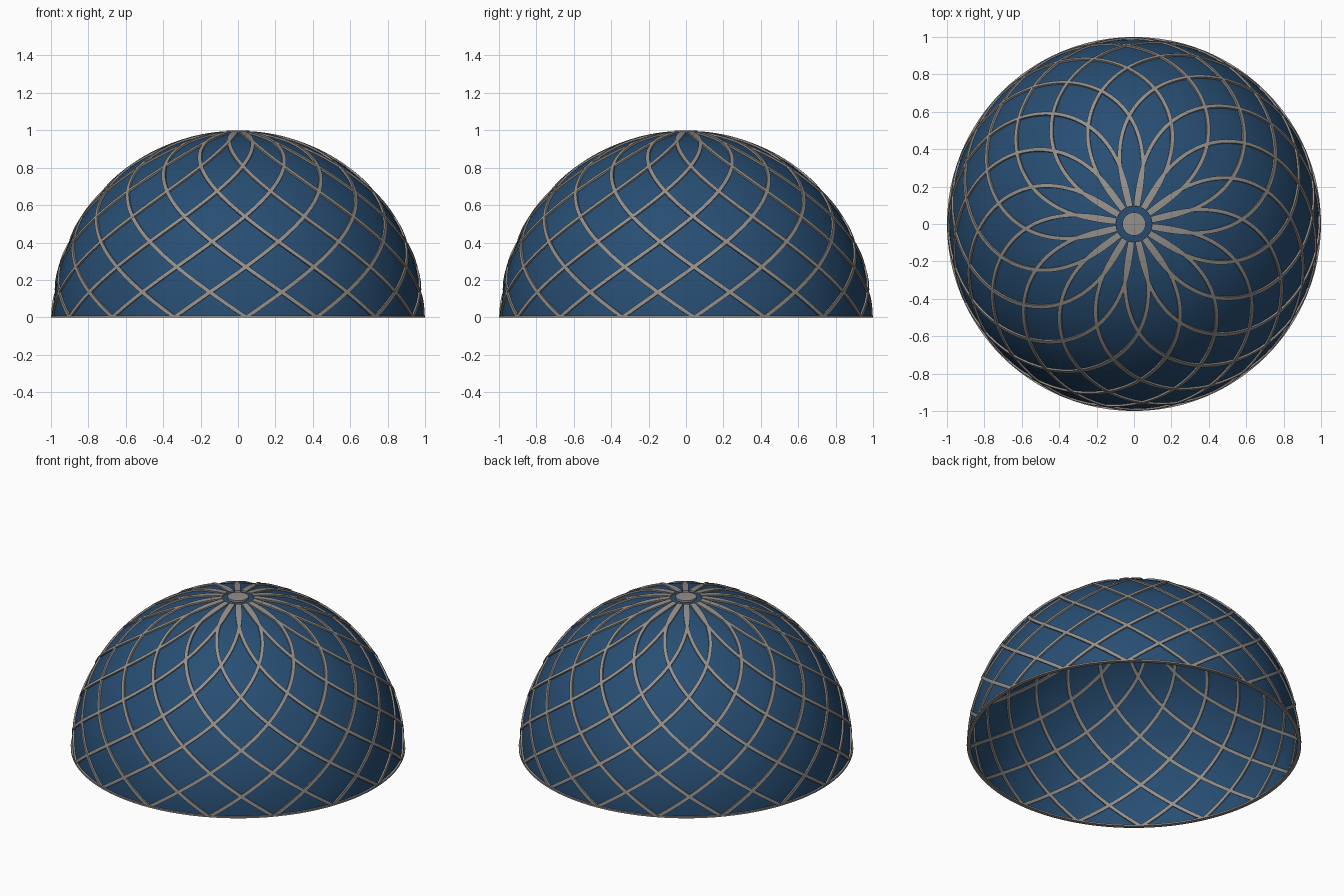
import bpy, bmesh, math
from mathutils import Vector

if "Cube" in bpy.data.objects:
    bpy.data.objects.remove(bpy.data.objects["Cube"])

R = 0.988            # shell radius
RIBS = 16            # ribs in each winding direction
TWIST = math.radians(83.0)   # turn of one rib from base to apex
PHASE = math.radians(-87.5)  # azimuth of one base node


def material(name, rgb):
    m = bpy.data.materials.new(name)
    m.diffuse_color = (*rgb, 1)
    m.use_nodes = True
    m.node_tree.nodes["Principled BSDF"].inputs["Base Color"].default_value = m.diffuse_color
    return m


blue = material("deep blue", (0.021, 0.075, 0.17))
grey = material("warm grey", (0.29, 0.275, 0.26))


def make(name, bm, mat, smooth=False):
    bmesh.ops.recalc_face_normals(bm, faces=bm.faces[:])
    me = bpy.data.meshes.new(name)
    bm.to_mesh(me)
    bm.free()
    me.materials.append(mat)
    for p in me.polygons:
        p.use_smooth = smooth
    ob = bpy.data.objects.new(name, me)
    bpy.context.collection.objects.link(ob)
    return ob


def lathe(name, profile, mat, closed=False, smooth=False, segs=96):
    """Spin an (r, z) profile about the z axis."""
    bm = bmesh.new()
    vs = [bm.verts.new((r, 0, z)) for r, z in profile]
    n = len(vs)
    edges = [bm.edges.new((vs[i], vs[(i + 1) % n])) for i in range(n if closed else n - 1)]
    bmesh.ops.spin(bm, geom=vs + edges, cent=(0, 0, 0), axis=(0, 0, 1),
                   angle=math.tau, steps=segs, use_duplicate=False)
    bmesh.ops.remove_doubles(bm, verts=bm.verts[:], dist=1e-5)
    return make(name, bm, mat, smooth)


# Dome shell: open hemisphere
arc = [(R * math.sin(i * math.pi / 80), R * math.cos(i * math.pi / 80)) for i in range(41)]
lathe("dome_shell", arc, blue, smooth=True)

# Base ring
lathe("base_ring", [(0.976, 0), (1, 0), (1, 0.01), (0.976, 0.01)], grey, closed=True)

# Crown disc at the apex
lathe("crown_disc", [(0, 0.978), (0.062, 0.978), (0.062, 0.998), (0, 1.0)], grey, segs=48)


def rib_point(base, sign, th):
    z = math.cos(th)
    a = base + sign * TWIST * z
    return Vector((math.sin(th) * math.cos(a), math.sin(th) * math.sin(a), z))


# Spiral ribs: azimuth turns evenly with height, wound both ways
def ribs(name, sign, half=0.0105, depth=0.0095, steps=56):
    bm = bmesh.new()
    t0, t1 = math.asin(0.095 / R), math.pi / 2
    for k in range(RIBS):
        base = PHASE + k * math.tau / RIBS
        prev = None
        for i in range(steps + 1):
            th = t0 + (t1 - t0) * i / steps
            n = rib_point(base, sign, th)
            tan = rib_point(base, sign, th + 0.001) - rib_point(base, sign, th - 0.001)
            side = n.cross(tan).normalized() * half
            ring = []
            for d, s in ((-depth, -1), (depth, -1), (depth, 1), (-depth, 1)):
                p = n * (R + d) + side * s
                p.z = max(p.z, 0)
                ring.append(bm.verts.new(p))
            if prev:
                for j in range(4):
                    bm.faces.new((prev[j], prev[(j + 1) % 4], ring[(j + 1) % 4], ring[j]))
            else:
                bm.faces.new(ring)
            prev = ring
        bm.faces.new(prev)
    make(name, bm, grey)


ribs("left_hand_ribs", 1)
ribs("right_hand_ribs", -1)
